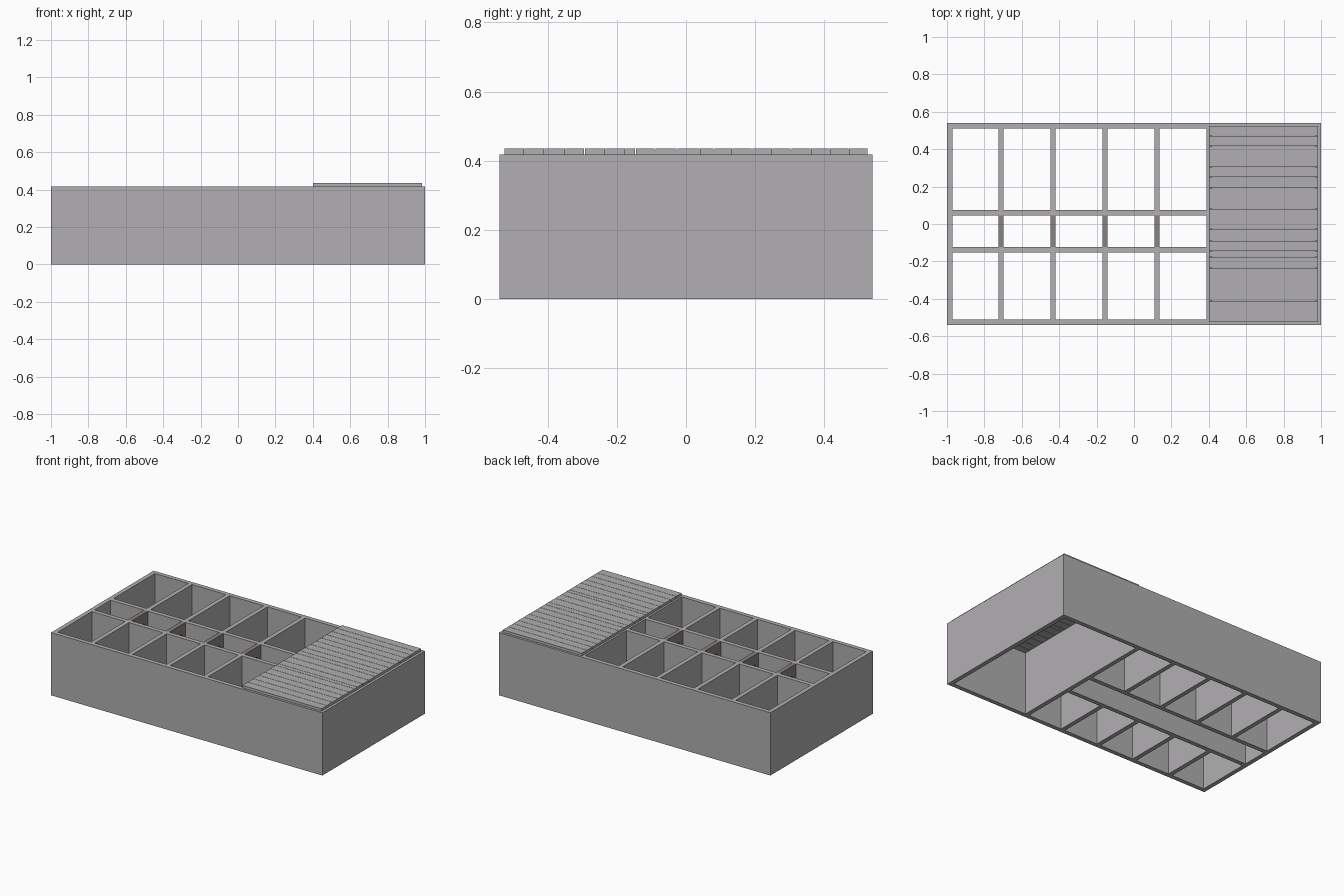
import bpy, bmesh, math

if "Cube" in bpy.data.objects:
    bpy.data.objects.remove(bpy.data.objects["Cube"])


def material(name, rgb):
    m = bpy.data.materials.new(name)
    m.diffuse_color = (*rgb, 1.0)
    m.use_nodes = True
    m.node_tree.nodes["Principled BSDF"].inputs["Base Color"].default_value = m.diffuse_color
    return m


STONE = material("grey stone", (0.44, 0.43, 0.44))
DARK = material("dark brown grey", (0.25, 0.225, 0.21))
H = 0.418        # wall height
T = 0.029        # wall thickness


def finish(name, bm, mat):
    bmesh.ops.recalc_face_normals(bm, faces=bm.faces)
    me = bpy.data.meshes.new(name)
    bm.to_mesh(me)
    bm.free()
    me.materials.append(mat)
    ob = bpy.data.objects.new(name, me)
    bpy.context.collection.objects.link(ob)
    return ob


def box(name, x0, x1, y0, y1, z0=0.0, z1=H, mat=STONE):
    bm = bmesh.new()
    bmesh.ops.create_cube(bm, size=1.0)
    for v in bm.verts:
        v.co.x = x1 if v.co.x > 0 else x0
        v.co.y = y1 if v.co.y > 0 else y0
        v.co.z = z1 if v.co.z > 0 else z0
    return finish(name, bm, mat)


def arch(name, x0, x1, y0, y1, apex, segments=16):
    """Lintel across the corridor with a rounded underside."""
    r = (y1 - y0) / 2
    yc = (y0 + y1) / 2
    bm = bmesh.new()
    rows = []
    for i in range(segments + 1):
        a = math.pi * i / segments
        y, z = yc - r * math.cos(a), apex - r + r * math.sin(a)
        rows.append([bm.verts.new(p) for p in
                     ((x0, y, z), (x1, y, z), (x1, y, H), (x0, y, H))])
    for a, b in zip(rows, rows[1:]):
        for k in range(4):
            j = (k + 1) % 4
            bm.faces.new((a[k], a[j], b[j], b[k]))
    bm.faces.new(rows[0])
    bm.faces.new(rows[-1])
    return finish(name, bm, DARK)


# Outer walls
box("front_wall", -1, 1, -0.54, -0.54 + T)
box("back_wall", -1, 1, 0.54 - T, 0.54)
IN = 0.54 - T
box("left_wall", -1, -1 + T, -IN, IN)
box("right_wall", 1 - T, 1, -IN, IN)

# Wall closing off the large roofed room
HALL = 0.387
box("hall_wall", HALL, HALL + T, -IN, IN)

# Corridor walls
C0, C1 = -0.124, 0.046
box("corridor_front_wall", -1 + T, HALL, C0 - T, C0)
box("corridor_back_wall", -1 + T, HALL, C1, C1 + T)

# Room dividers on both sides, arched lintels over the corridor
for i in range(4):
    x = -0.711 + i * 0.278
    a, b = x - T / 2, x + T / 2
    box(f"front_divider_{i + 1}", a, b, -IN, C0 - T)
    box(f"back_divider_{i + 1}", a, b, C1 + T, IN)
    arch(f"corridor_arch_{i + 1}", a, b, C0, C1, 0.36)

# Plank roof over the large room
edges = [-0.526, -0.468, -0.41, -0.35, -0.294, -0.234, -0.176, -0.146, -0.09,
         -0.026, 0.04, 0.081, 0.134, 0.191, 0.25, 0.304, 0.361, 0.416, 0.471,
         0.526]
for i, (a, b) in enumerate(zip(edges, edges[1:])):
    box(f"roof_plank_{i + 1}", 0.4, 0.983, a + 0.001, b - 0.001, H, 0.435)
